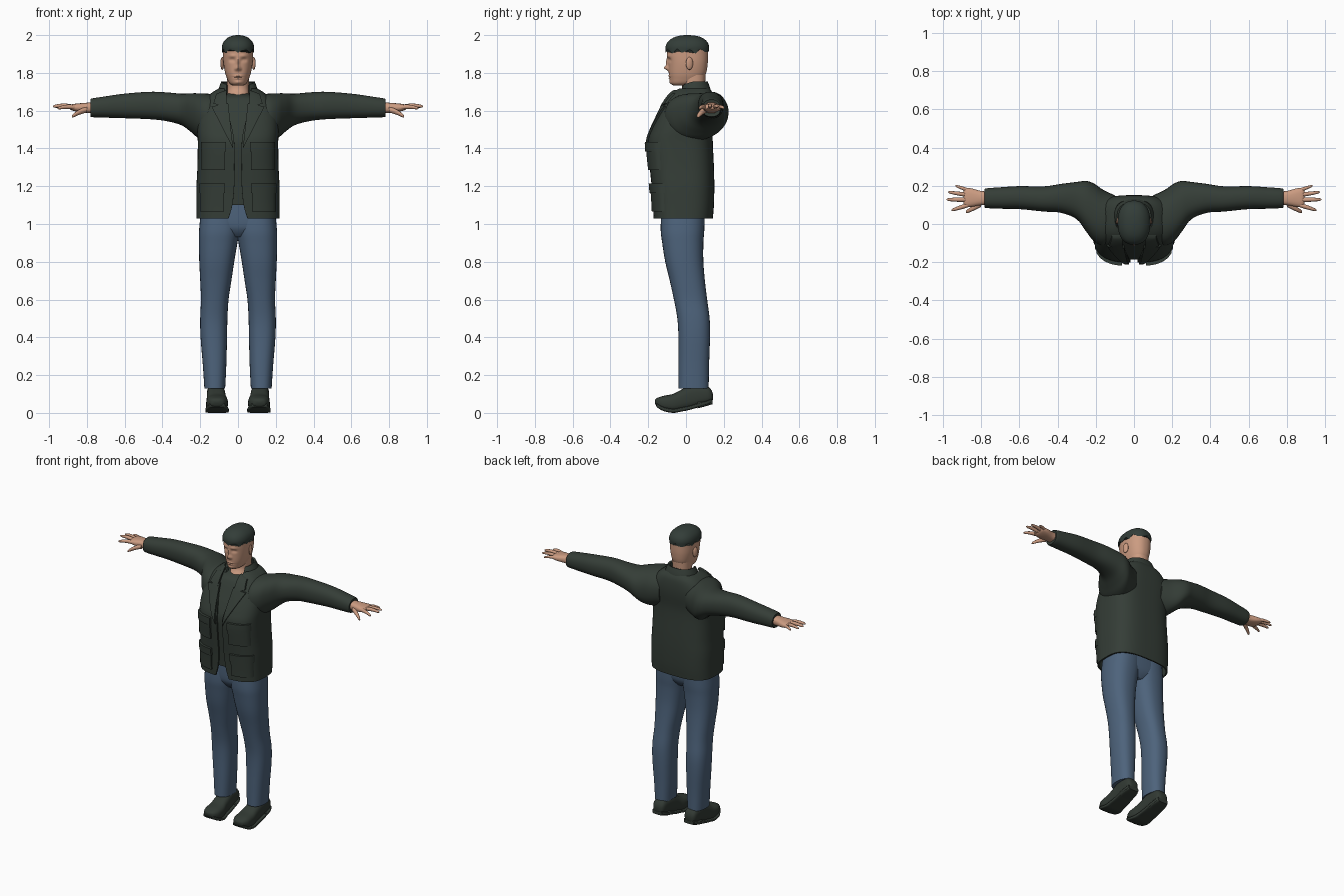
import bpy, bmesh
from math import sin, cos, pi, exp, asin, atan2, radians
from mathutils import Vector, Matrix

old = bpy.data.objects.get("Cube")
if old:
    bpy.data.objects.remove(old, do_unlink=True)


def material(name, rgb):
    mat = bpy.data.materials.new(name)
    mat.use_nodes = True
    mat.diffuse_color = (*rgb, 1)
    shader = next(n for n in mat.node_tree.nodes if n.type == 'BSDF_PRINCIPLED')
    shader.inputs["Base Color"].default_value = (*rgb, 1)
    shader.inputs["Roughness"].default_value = 0.8
    return mat


SKIN = material("skin", (0.60, 0.33, 0.22))
CLOTH = material("dark green cloth", (0.035, 0.047, 0.038))
HAIR = material("dark hair", (0.033, 0.047, 0.04))
LEATHER = material("dark leather", (0.032, 0.042, 0.034))
DENIM = material("blue denim", (0.075, 0.125, 0.20))


def finish(name, bm, mat, side=1):
    """Mirror if needed, smooth the faces, keep hard edges and link the object."""
    for v in bm.verts:
        v.co.x *= side
    bmesh.ops.recalc_face_normals(bm, faces=bm.faces)
    for f in bm.faces:
        f.smooth = True
    for e in bm.edges:
        e.smooth = e.calc_face_angle(0) < radians(50)
    mesh = bpy.data.meshes.new(name)
    bm.to_mesh(mesh)
    bm.free()
    mesh.materials.append(mat)
    obj = bpy.data.objects.new(name, mesh)
    bpy.context.collection.objects.link(obj)
    return obj


def refine(rows, per):
    """Pass a smooth curve through the section rows."""
    out = []
    for i in range(len(rows) - 1):
        a, b, c = rows[max(i - 1, 0)], rows[i], rows[i + 1]
        d = rows[min(i + 2, len(rows) - 1)]
        for k in range(per):
            t = k / per
            out.append([q + t * ((r - p) + t * ((2 * p - 5 * q + 4 * r - s)
                        + t * (3 * (q - r) + s - p))) / 2
                        for p, q, r, s in zip(a, b, c, d)])
    return out + [list(rows[-1])]


def loft(name, rows, mat, axis='z', n=2.3, per=4, sides=32, side=1, wall=0, warp=None):
    """Rows: position, low/high on the first and second cross axes, optional front gap."""
    bm = bmesh.new()
    rings = []
    for row in refine(rows, per):
        p, a0, a1, b0, b1 = row[:5]
        ra, rb = (a1 - a0) / 2, (b1 - b0) / 2
        start = asin(min(1, row[5] / ra) ** (n / 2)) if wall else 0
        ring = []
        for k in range(sides):
            th = start + (2 * pi - 2 * start) * k / (sides - 1 if wall else sides)
            u, w = sin(th), -cos(th)
            a = (a0 + a1) / 2 + ra * abs(u) ** (2 / n) * (1 if u > 0 else -1)
            b = (b0 + b1) / 2 + rb * abs(w) ** (2 / n) * (1 if w > 0 else -1)
            co = {'z': (a, b, p), 'x': (p, a, b), 'y': (a, p, b)}[axis]
            ring.append(bm.verts.new(warp(Vector(co)) if warp else co))
        rings.append(ring)
    for lo, hi in zip(rings, rings[1:]):
        for k in range(sides - 1 if wall else sides):
            m = (k + 1) % sides
            bm.faces.new((lo[k], lo[m], hi[m], hi[k]))
    if wall:
        bmesh.ops.recalc_face_normals(bm, faces=bm.faces)
        bmesh.ops.solidify(bm, geom=bm.faces[:], thickness=wall)
    else:
        bm.faces.new(rings[0])
        bm.faces.new(rings[-1])
    return finish(name, bm, mat, side)


# Jacket body, open down the front
jacket = [
    (1.03, -.22, .22, -.172, .142, .05), (1.10, -.22, .22, -.175, .148, .03),
    (1.20, -.22, .22, -.182, .15, .02), (1.30, -.215, .215, -.192, .148, .02),
    (1.43, -.213, .213, -.202, .142, .02), (1.50, -.215, .215, -.182, .142, .03),
    (1.58, -.21, .21, -.145, .15, .05), (1.64, -.19, .19, -.115, .15, .065),
    (1.69, -.145, .145, -.08, .142, .07), (1.718, -.10, .10, -.045, .125, .07)]
loft("jacket_body", jacket, CLOTH, n=3, sides=64, wall=.01)
surface = refine(jacket, 4)


def front_y(x, z):
    """Depth of the jacket front at a point."""
    i = next((i for i, r in enumerate(surface) if r[0] >= z), len(surface) - 1)
    lo, hi = surface[max(i - 1, 0)], surface[i]
    t = min(1, (z - lo[0]) / (hi[0] - lo[0])) if hi[0] > lo[0] else 0
    _, _, w, f, b, _ = [p + t * (q - p) for p, q in zip(lo, hi)]
    bulge = max(0.02, 1 - min(1, abs(x) / w) ** 3) ** (1 / 3)
    return (f + b) / 2 - (b - f) / 2 * bulge


def patch(name, corners, lift, side, cells=8):
    """Cloth panel that follows the jacket front between four corners."""
    bm = bmesh.new()
    a, b, c, d = [Vector(p) for p in corners]
    grid = []
    for i in range(cells + 1):
        for j in range(cells + 1):
            p = a.lerp(b, i / cells).lerp(d.lerp(c, i / cells), j / cells)
            grid.append(bm.verts.new((p.x, front_y(p.x, p.y) - lift, p.y)))
    step = cells + 1
    for i in range(cells):
        for j in range(cells):
            k = i * step + j
            bm.faces.new((grid[k], grid[k + 1], grid[k + step + 1], grid[k + step]))
    back = bmesh.ops.extrude_face_region(bm, geom=bm.faces[:], use_keep_orig=True)
    for v in back["geom"]:
        if isinstance(v, bmesh.types.BMVert):
            v.co.y += lift + .004
    finish(name, bm, CLOTH, side)


def box(x0, x1, z0, z1):
    return (x0, z0), (x1, z0), (x1, z1), (x0, z1)


# Shirt under the jacket and the standing collar
shirt = [(z, a + .014, b - .014, f + .016, k - .02) for z, a, b, f, k, _ in jacket[1:-2]]
shirt += [(1.672, -.10, .10, -.075, .115), (1.69, -.06, .06, -.03, .10)]
loft("shirt", shirt, CLOTH, n=3, sides=48)
loft("jacket_collar", [(1.685, -.115, .115, -.065, .135, .065),
                       (1.72, -.102, .102, -.045, .128, .062),
                       (1.755, -.088, .088, -.025, .115, .06)], CLOTH,
     sides=40, wall=.012,
     warp=lambda v: Vector((v.x, v.y, v.z + .3 * min(0, v.y - .04))))

# Trouser hips joining both legs
loft("trouser_hips", [(.93, -.05, .05, -.09, .06), (.96, -.13, .13, -.115, .082),
                      (1.0, -.19, .19, -.128, .094), (1.1, -.195, .195, -.13, .10)],
     DENIM, n=2.8)

leg = [(.13, .068, .178, -.04, .12), (.25, .062, .186, -.04, .122),
       (.40, .058, .198, -.04, .127), (.50, .056, .20, -.046, .125),
       (.60, .05, .196, -.064, .112), (.70, .035, .20, -.086, .10),
       (.80, .02, .205, -.11, .092), (.90, .003, .207, -.126, .092),
       (.97, -.01, .206, -.134, .097), (1.08, -.02, .195, -.13, .10)]
sleeve = [(.10, -.09, .15, 1.46, 1.68), (.16, -.115, .178, 1.44, 1.69),
          (.21, -.09, .212, 1.455, 1.692), (.25, -.04, .225, 1.488, 1.692),
          (.30, .025, .22, 1.523, 1.69), (.38, .058, .21, 1.545, 1.697),
          (.47, .065, .197, 1.555, 1.70), (.60, .078, .198, 1.56, 1.69),
          (.70, .08, .192, 1.563, 1.676), (.775, .084, .186, 1.566, 1.664),
          (.78, .092, .178, 1.575, 1.655)]
palm = [(.75, .10, .17, 1.585, 1.645), (.80, .098, .173, 1.588, 1.642),
        (.85, .09, .186, 1.594, 1.638), (.88, .09, .188, 1.602, 1.634),
        (.892, .10, .178, 1.61, 1.626)]
fingers = {"thumb": ((.80, .105, 1.605), (.88, .062, 1.568), .015),
           "index_finger": ((.86, .102, 1.617), (.955, .072, 1.612), .012),
           "middle_finger": ((.87, .127, 1.619), (.98, .128, 1.622), .012),
           "ring_finger": ((.87, .152, 1.618), (.972, .167, 1.62), .011),
           "little_finger": ((.86, .174, 1.616), (.935, .20, 1.612), .01)}
shoe = [(-.165, .10, .125, .055, .066), (-.155, .075, .148, .034, .078),
        (-.12, .056, .166, .014, .09), (-.07, .054, .168, .004, .10),
        (-.03, .062, .166, .01, .12), (.02, .066, .165, .02, .145),
        (.07, .07, .165, .035, .15), (.115, .075, .162, .048, .14),
        (.135, .085, .153, .058, .12), (.142, .10, .14, .07, .10)]
sole = [(y, a - .005, b + .005, z - .004, z + .018) for y, a, b, z, _ in shoe[1:-1]]

for side, label in ((1, "left_"), (-1, "right_")):
    # Limbs and shoes
    loft(label + "trouser_leg", leg, DENIM, n=2.4, side=side)
    loft(label + "sleeve", sleeve, CLOTH, axis='x', side=side)
    loft(label + "shoe", shoe, LEATHER, axis='y', n=2.7, side=side)
    loft(label + "shoe_sole", sole, LEATHER, axis='y', n=5, side=side)
    loft(label + "shoe_heel", [(.06, .07, .166, .024, .06), (.10, .07, .166, .034, .06),
                               (.14, .082, .155, .046, .07)],
         LEATHER, axis='y', n=5, side=side)
    # Hand
    loft(label + "palm", palm, SKIN, axis='x', n=2.6, side=side, sides=20)
    for part, (base, tip, radius) in fingers.items():
        rows = []
        for t, scale in ((0, 1), (.3, 1), (.65, .85), (.92, .6), (1, .2)):
            p = Vector(base).lerp(Vector(tip), t)
            r = radius * scale
            arch = .006 * sin(pi * t)
            rows.append((p.x, p.y - r, p.y + r, p.z - r + arch, p.z + r + arch))
        loft(label + part, rows, SKIN, axis='x', n=2, per=2, sides=12, side=side)
    # Lapels and pockets
    patch(label + "collar_leaf", ((.06, 1.71), (.115, 1.69), (.13, 1.637), (.06, 1.62)),
          .013, side)
    patch(label + "lapel", ((.052, 1.64), (.14, 1.622), (.078, 1.50), (.026, 1.40)),
          .011, side)
    patch(label + "chest_pocket", box(.068, .192, 1.285, 1.42), .012, side)
    patch(label + "chest_pocket_flap", box(.064, .195, 1.385, 1.435), .018, side)
    patch(label + "hip_pocket", box(.075, .20, 1.065, 1.20), .01, side)
    patch(label + "hip_pocket_flap", box(.07, .205, 1.165, 1.215), .016, side)
    # Ear
    bm = bmesh.new()
    bmesh.ops.create_uvsphere(bm, u_segments=16, v_segments=10, radius=1)
    bm.transform(Matrix.Translation((.083, .018, 1.85)) @ Matrix.Rotation(.3, 4, 'Z')
                 @ Matrix.Diagonal((.009, .02, .034, 1)))
    finish(label + "ear", bm, SKIN, side)

# Face relief: x, z, width, height, depth (mirrored)
features = [(0, 1.826, .011, .012, .022), (0, 1.855, .008, .022, .011),
            (.013, 1.82, .006, .007, .007), (.031, 1.868, .014, .009, -.012),
            (.031, 1.866, .008, .005, .006), (.03, 1.89, .02, .007, .005),
            (0, 1.783, .02, .005, .006), (0, 1.771, .016, .005, .006),
            (0, 1.777, .024, .0025, -.004), (0, 1.75, .016, .01, .006)]


def face(v):
    if v.y < 0:
        for x, z, w, h, depth in features:
            v.y -= depth * exp(-((abs(v.x) - x) / w) ** 2 - ((v.z - z) / h) ** 2)
    return v


loft("head", [(1.732, -.025, .025, -.065, .02), (1.745, -.045, .045, -.08, .06),
              (1.77, -.058, .058, -.086, .09), (1.80, -.068, .068, -.091, .107),
              (1.85, -.077, .077, -.094, .115), (1.90, -.08, .08, -.10, .117),
              (1.94, -.079, .079, -.10, .116), (1.97, -.065, .065, -.08, .10)],
     SKIN, n=2.3, per=8, sides=112, warp=face)
loft("neck", [(1.60, -.062, .062, -.07, .09), (1.67, -.06, .06, -.052, .10),
              (1.72, -.058, .058, -.02, .10), (1.79, -.06, .06, -.03, .104)], SKIN)


def ragged(v):
    if v.z < 1.922:
        angle = atan2(v.x, -v.y)
        v.z += .009 * cos(9 * angle + pi) + .004 * sin(14 * abs(angle))
    return v


# Short cropped hair with a ragged hem
loft("hair", [(1.915, -.084, .084, -.107, .121), (1.94, -.085, .085, -.108, .122),
              (1.965, -.076, .076, -.096, .112), (1.985, -.056, .056, -.07, .088),
              (1.996, -.032, .032, -.038, .055), (2.0, -.008, .008, -.005, .018)],
     HAIR, n=2.3, sides=72, warp=ragged)
